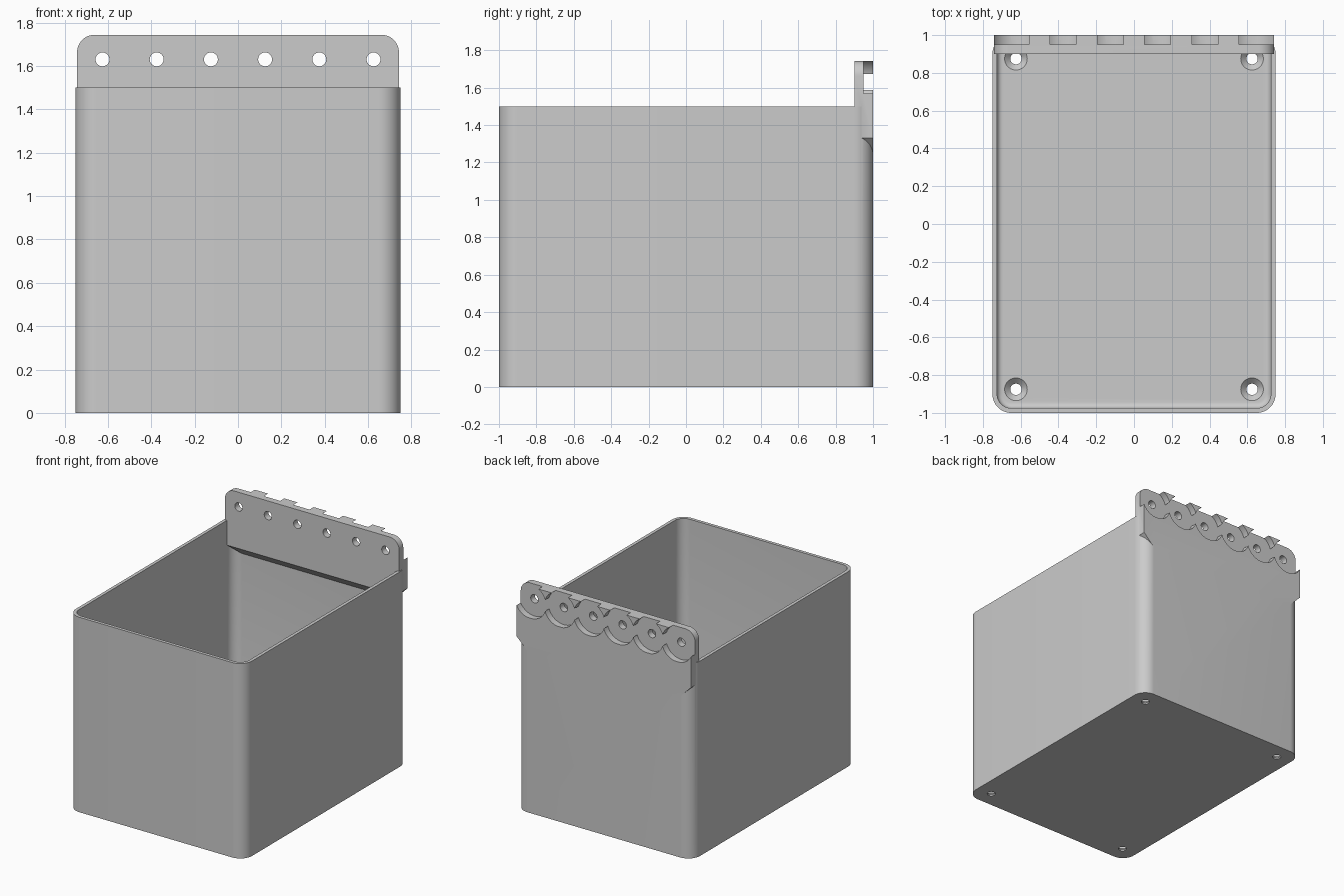
import bpy
import bmesh
from math import pi, cos, sin, radians
from mathutils import Vector

default = bpy.data.objects.get("Cube")
if default:
    bpy.data.objects.remove(default, do_unlink=True)

# Main sizes
W, H, R, WALL, FLOOR = 0.75, 1.5, 0.1, 0.025, 0.04
HOLE_Z = 1.63
HOLE_XS = [-0.625 + 0.25 * i for i in range(6)]

grey = bpy.data.materials.new("plastic_grey")
grey.use_nodes = True
colour = (0.6, 0.6, 0.6, 1)
grey.diffuse_color = colour
grey.node_tree.nodes["Principled BSDF"].inputs["Base Color"].default_value = colour


def arc(cx, cy, r, start, end, steps=12):
    angles = [radians(start + (end - start) * i / steps) for i in range(steps + 1)]
    return [(cx + r * cos(a), cy + r * sin(a)) for a in angles]


def rounded_rect(hx, hy, r):
    points = []
    for i, (sx, sy) in enumerate([(1, 1), (-1, 1), (-1, -1), (1, -1)]):
        points += arc(sx * (hx - r), sy * (hy - r), r, 90 * i, 90 * i + 90)
    return points


def circle(cx, cy, r):
    return arc(cx, cy, r, 0, 360, 48)[:-1]


def prism(name, points, axis, low, high, end_scale=1.0, bevel=0.0):
    """Extrude a profile along an axis, optionally tapering or rounding the low end."""
    def place(p, d):
        return Vector({"x": (d, p[0], p[1]), "y": (p[0], d, p[1]), "z": (p[0], p[1], d)}[axis])
    cx = sum(p[0] for p in points) / len(points)
    cy = sum(p[1] for p in points) / len(points)
    bm = bmesh.new()
    a = [bm.verts.new(place(p, low)) for p in points]
    b = [bm.verts.new(place((cx + (p[0] - cx) * end_scale, cy + (p[1] - cy) * end_scale), high))
         for p in points]
    base = bm.faces.new(a)
    bm.faces.new(b)
    for i in range(len(a)):
        j = (i + 1) % len(a)
        bm.faces.new((a[i], a[j], b[j], b[i]))
    bmesh.ops.recalc_face_normals(bm, faces=bm.faces)
    if bevel:
        bmesh.ops.bevel(bm, geom=list(base.edges), offset=bevel, segments=5,
                        profile=0.5, affect="EDGES")
    mesh = bpy.data.meshes.new(name)
    bm.to_mesh(mesh)
    bm.free()
    mesh.materials.append(grey)
    obj = bpy.data.objects.new(name, mesh)
    bpy.context.collection.objects.link(obj)
    return obj


def combine(target, tool, operation):
    mod = target.modifiers.new("combine", "BOOLEAN")
    mod.operation, mod.solver, mod.object = operation, "EXACT", tool
    bpy.ops.object.select_all(action="DESELECT")
    bpy.context.view_layer.objects.active = target
    target.select_set(True)
    bpy.ops.object.modifier_apply(modifier=mod.name)
    bpy.data.objects.remove(tool, do_unlink=True)


# Open bin with a rounded inner floor edge
bin_body = prism("bin", rounded_rect(W, 1, R), "z", 0, H)
cavity = prism("cavity_cutter", rounded_rect(W - WALL, 1 - WALL, R - WALL),
               "z", FLOOR, H + 0.2, bevel=0.03)
combine(bin_body, cavity, "DIFFERENCE")

# Hanging plate: rounded top corners, ears sloping in to the back wall
PX, TOP, CR = 0.742, 1.743, 0.08
outline = (arc(PX - CR, TOP - CR, CR, 0, 90) + arc(CR - PX, TOP - CR, CR, 90, 180)
           + [(-PX, 1.33), (-0.65, 1.24), (0.65, 1.24), (PX, 1.33)])
plate = prism("hanging_plate", outline, "y", 0.9, 1)

# Sloped underside inside the bin
wedge = prism("slope_cutter", [(0.85, 1.36), (1.05, 1.16), (0.85, 1.1)], "x", -1, 1)
combine(plate, wedge, "DIFFERENCE")

# Scalloped recesses on the back
for x in HOLE_XS:
    combine(plate, prism("recess_cutter", circle(x, HOLE_Z, 0.1325), "y", 0.95, 1.1), "DIFFERENCE")
combine(bin_body, plate, "UNION")

# Hanging holes
for x in HOLE_XS:
    combine(bin_body, prism("hole_cutter", circle(x, HOLE_Z, 0.032), "y", 0.8, 1.1), "DIFFERENCE")

# Countersunk screw holes in the floor
for x in (-0.625, 0.625):
    for y in (-0.875, 0.875):
        sink = prism("sink_cutter", circle(x, y, 0.03), "z", 0.01, FLOOR + 0.003, 2.1)
        combine(bin_body, sink, "DIFFERENCE")
        drill = prism("drill_cutter", circle(x, y, 0.03), "z", -0.1, 0.02)
        combine(bin_body, drill, "DIFFERENCE")

bpy.ops.object.select_all(action="DESELECT")
bpy.context.view_layer.objects.active = bin_body
bin_body.select_set(True)
bpy.ops.object.shade_smooth_by_angle(angle=radians(30))
